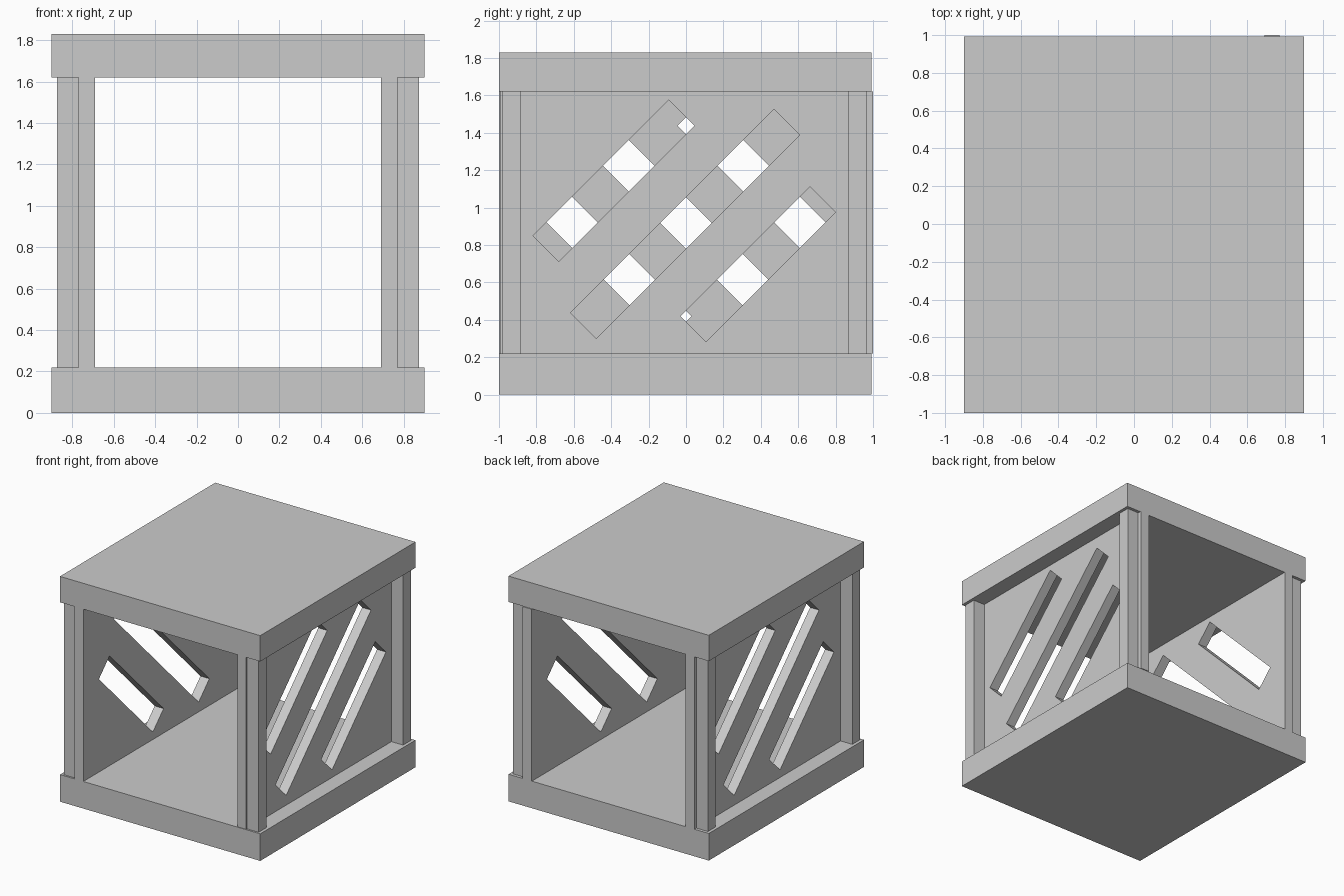
import bpy, bmesh, math
from mathutils import Matrix, Vector

if "Cube" in bpy.data.objects:
    bpy.data.objects.remove(bpy.data.objects["Cube"])

grey = bpy.data.materials.new("plain_grey")
grey.diffuse_color = (0.6, 0.6, 0.6, 1)
grey.use_nodes = True
grey.node_tree.nodes["Principled BSDF"].inputs["Base Color"].default_value = grey.diffuse_color

BASE_TOP, LID_BOTTOM, HEIGHT = 0.22, 1.62, 1.83


def add_box(bm, centre, size, tilt=0.0):
    """Box with an optional tilt about the x axis."""
    m = (Matrix.Translation(Vector(centre)) @ Matrix.Rotation(tilt, 4, 'X')
         @ Matrix.Diagonal((*size, 1)))
    bmesh.ops.create_cube(bm, size=1, matrix=m)


def finish(name, bm):
    mesh = bpy.data.meshes.new(name)
    bm.to_mesh(mesh)
    bm.free()
    mesh.materials.append(grey)
    obj = bpy.data.objects.new(name, mesh)
    bpy.context.collection.objects.link(obj)
    return obj


def box(name, lo, hi):
    bm = bmesh.new()
    add_box(bm, [(a + b) / 2 for a, b in zip(lo, hi)],
            [b - a for a, b in zip(lo, hi)])
    return finish(name, bm)


# Base and lid slabs
box("base_slab", (-0.9, -1, 0), (0.9, 0.993, BASE_TOP))
box("lid_slab", (-0.9, -1, LID_BOTTOM), (0.9, 0.993, HEIGHT))

# Slots as (y, z, length), cut through each side panel on the diagonal
slots = [(-0.386, 1.143, 1.028), (-0.005, 0.913, 1.54), (0.385, 0.697, 0.98)]

for side, label, y0, y1 in ((1, "right", -0.995, 1.0), (-1, "left", -1.0, 0.993)):
    # Side panel with three slanted slots, running opposite ways on each side
    xs = sorted((side * 0.69, side * 0.77))
    panel = box(label + "_panel", (xs[0], y0, BASE_TOP), (xs[1], y1, LID_BOTTOM))
    bm = bmesh.new()
    for y, z, length in slots:
        add_box(bm, (side * 0.73, side * y, z), (0.3, length, 0.194),
                side * math.radians(45))
    cutter = finish(label + "_slot_cutter", bm)
    cutter.hide_render = True
    mod = panel.modifiers.new("slots", 'BOOLEAN')
    mod.operation = 'DIFFERENCE'
    mod.solver = 'EXACT'
    mod.object = cutter
    bpy.context.view_layer.update()
    cut = bpy.data.meshes.new_from_object(
        panel.evaluated_get(bpy.context.evaluated_depsgraph_get()))
    panel.modifiers.clear()
    panel.data = cut
    bpy.data.objects.remove(cutter)

    # Corner posts outside the panel
    xs = sorted((side * 0.77, side * 0.875))
    for end, p0, p1 in (("front", -0.985, -0.885), ("back", 0.87, 0.968)):
        box(f"{label}_{end}_post", (xs[0], p0, BASE_TOP), (xs[1], p1, LID_BOTTOM))
